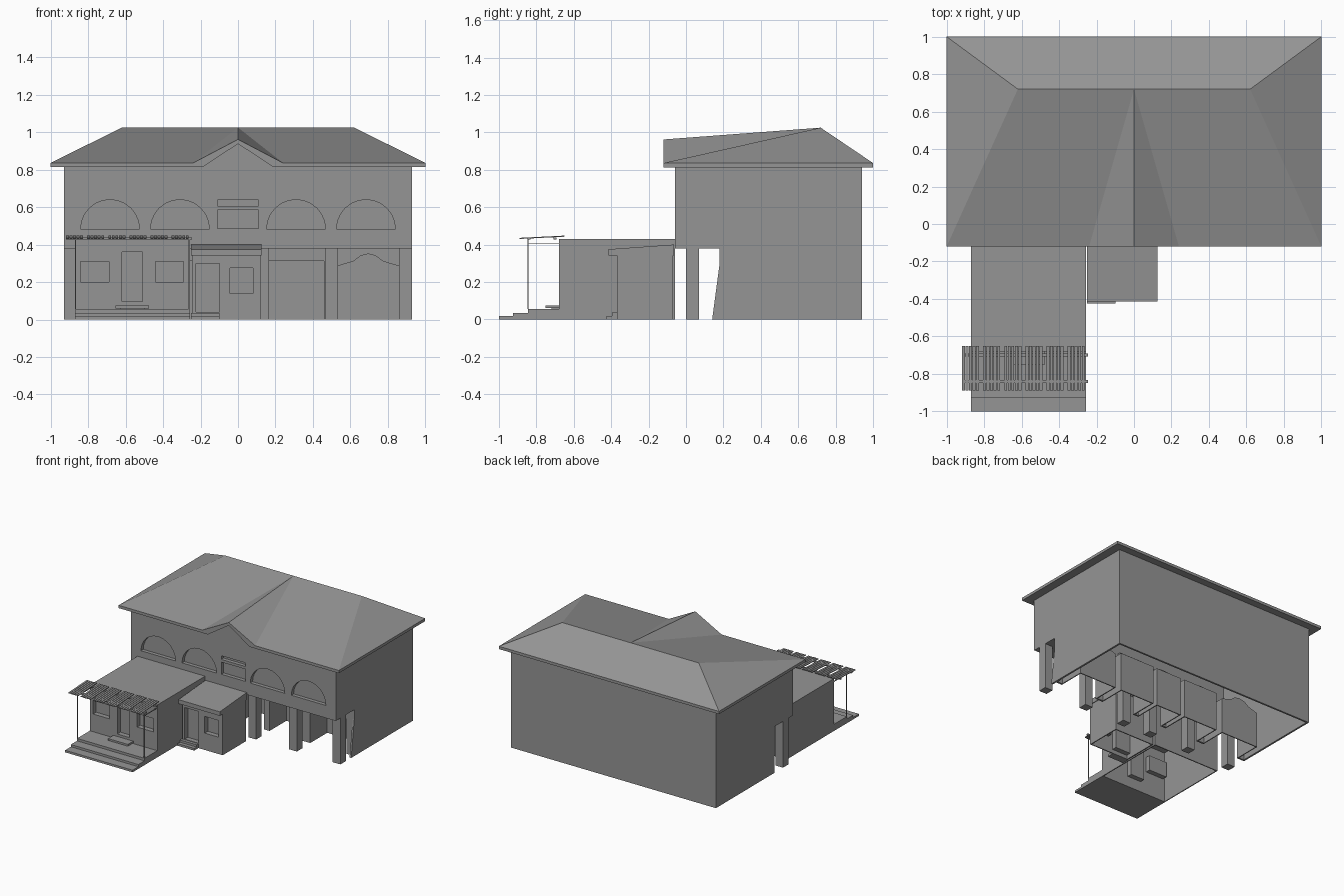
import bpy, bmesh, math

cube = bpy.data.objects.get("Cube")
if cube:
    bpy.data.objects.remove(cube, do_unlink=True)

grey = bpy.data.materials.new("plain_grey")
grey.use_nodes = True
TONE = (0.3, 0.3, 0.3, 1)
grey.diffuse_color = TONE
grey.node_tree.nodes["Principled BSDF"].inputs["Base Color"].default_value = TONE


def add_mesh(name, verts, faces):
    mesh = bpy.data.meshes.new(name)
    mesh.from_pydata(verts, [], faces)
    bm = bmesh.new()
    bm.from_mesh(mesh)
    bmesh.ops.recalc_face_normals(bm, faces=bm.faces)
    bm.to_mesh(mesh)
    bm.free()
    mesh.materials.append(grey)
    obj = bpy.data.objects.new(name, mesh)
    bpy.context.collection.objects.link(obj)
    return obj


def prism(name, pts, axis, a, b):
    """Extrude (x, z) points along y, or (y, z) points along x."""
    def place(p, t):
        return (t, p[0], p[1]) if axis == "x" else (p[0], t, p[1])
    n = len(pts)
    verts = [place(p, a) for p in pts] + [place(p, b) for p in pts]
    sides = [(i, (i + 1) % n, (i + 1) % n + n, i + n) for i in range(n)]
    return add_mesh(name, verts, sides + [tuple(range(n)), tuple(range(n, 2 * n))])


def rect(x0, x1, z0, z1):
    return [(x0, z0), (x1, z0), (x1, z1), (x0, z1)]


def box(name, x0, x1, y0, y1, z0, z1):
    return prism(name, rect(x0, x1, z0, z1), "y", y0, y1)


def half_round(cx, z, r, steps=12):
    return [(cx + r * math.cos(math.pi * i / steps), z + r * math.sin(math.pi * i / steps))
            for i in range(steps + 1)]


def grow(pts, d):
    """Push an outline outward from its middle."""
    mx = (min(p[0] for p in pts) + max(p[0] for p in pts)) / 2
    mz = (min(p[1] for p in pts) + max(p[1] for p in pts)) / 2
    return [(x + math.copysign(d, x - mx), z + math.copysign(d, z - mz)) for x, z in pts]


def cut(obj, cutter):
    mod = obj.modifiers.new("cut", "BOOLEAN")
    mod.object = cutter
    mod.operation = "DIFFERENCE"
    mod.solver = "EXACT"
    bpy.ops.object.select_all(action="DESELECT")
    bpy.context.view_layer.objects.active = obj
    obj.select_set(True)
    bpy.ops.object.modifier_apply(modifier=mod.name)
    bpy.data.objects.remove(cutter, do_unlink=True)


def carve(body, hollow, recesses):
    """Hollow a body from below, leaving a boxed recess for each opening."""
    for pts, front, back in recesses:
        cut(hollow, prism("housing", grow(pts, 0.008), "y", front - 0.1, back + 0.008))
    cut(body, hollow)
    for pts, front, back in recesses:
        cut(body, prism("recess", pts, "y", front - 0.03, back))


# Main block with overhanging upper storey
main = prism("main_building", [(-0.06, 0.38), (-0.06, 0.82), (0.94, 0.82), (0.94, 0),
                               (0.18, 0), (0.18, 0.38)], "x", -0.93, 0.93)
hollow = prism("main_hollow", [(-0.045, 0.39), (-0.045, 0.805), (0.925, 0.805), (0.925, -0.1),
                               (0.195, -0.1), (0.195, 0.39)], "x", -0.915, 0.915)
FRONT, PORCH = -0.06, 0.18
openings = [(rect(-0.11, 0.11, 0.485, 0.585), FRONT, -0.03),
            (rect(-0.11, 0.11, 0.607, 0.637), FRONT, -0.03),
            (rect(-0.11, 0.11, -0.05, 0.31), PORCH, 0.4)]
vault = [(-0.165, -0.05), (0.165, -0.05), (0.165, 0.285), (0.08, 0.31), (0.04, 0.34),
         (0, 0.35), (-0.04, 0.34), (-0.08, 0.31), (-0.165, 0.285)]
for s in (-1, 1):
    for cx in (0.31, 0.683):
        openings.append((half_round(s * cx, 0.483, 0.157), FRONT, -0.03))
    openings.append((rect(s * 0.31 - 0.15, s * 0.31 + 0.15, -0.05, 0.312), PORCH, 0.4))
    openings.append(([(s * 0.695 + x, z) for x, z in vault], PORCH, 0.4))
carve(main, hollow, openings)

# Sloped buttress at the arcade end, and the arcade columns
prism("end_buttress", [(0.14, 0), (0.185, 0), (0.185, 0.3), (0.18, 0.3)], "x", 0.915, 0.93)
for s in (-1, 1):
    for cx in (0.13, 0.5, 0.895):
        box("arcade_column", s * cx - 0.035, s * cx + 0.035, 0, 0.07, 0, 0.385)

# Hipped roof with a front gable
EAVE, TOP, YF, YB, YW = 0.813, 0.836, -0.12, 1.0, -0.06
top = [(-1, YF, TOP), (-0.24, YF, TOP), (0, YF, 0.962), (0.24, YF, TOP), (1, YF, TOP),
       (1, YB, TOP), (-1, YB, TOP)]
low = [(-1, YF, EAVE), (-0.19, YF, EAVE), (0, YF, 0.938), (0.19, YF, EAVE), (1, YF, EAVE),
       (1, YB, EAVE), (-1, YB, EAVE)]
ridge = [(-0.62, 0.72, 1.025), (0, 0.72, 1.025), (0.62, 0.72, 1.025)]
tympanum = [(-0.19, YW, EAVE), (0, YW, 0.938), (0.19, YW, EAVE)]
slopes = [(0, 1, 15, 14), (1, 2, 15), (2, 3, 15), (3, 4, 16, 15), (4, 5, 16),
          (5, 6, 14, 15, 16), (6, 0, 14)]
fascia = [(i, (i + 1) % 7, (i + 1) % 7 + 7, i + 7) for i in range(7)]
under = [(8, 9, 18, 17), (9, 10, 19, 18), (17, 18, 19), (7, 8, 17, 19, 10, 11, 12, 13)]
add_mesh("hipped_roof", top + low + ridge + tympanum, slopes + fascia + under)

# Flat-roofed front house
house = box("front_house", -0.87, -0.257, -0.68, -0.06, 0, 0.43)
house_hollow = box("house_hollow", -0.862, -0.265, -0.672, -0.068, -0.1, 0.422)
carve(house, house_hollow, [(rect(-0.84, -0.69, 0.2, 0.31), -0.68, -0.64),
                            (rect(-0.62, -0.51, 0.095, 0.36), -0.68, -0.64),
                            (rect(-0.44, -0.29, 0.2, 0.31), -0.68, -0.64)])

# Porch steps and door step
for y, z0, z1 in ((-1.0, 0, 0.017), (-0.925, 0.017, 0.035), (-0.845, 0.035, 0.055)):
    box("porch_step", -0.87, -0.257, y, -0.68, z0, z1)
box("house_door_step", -0.655, -0.475, -0.75, -0.68, 0.06, 0.075)
box("house_door_riser", -0.63, -0.5, -0.72, -0.68, 0.055, 0.06)

# Pergola: thin posts, rails and slats
for x in (-0.867, -0.26):
    box("pergola_post", x - 0.003, x + 0.003, -0.847, -0.841, 0.055, 0.432)
    box("pergola_side_rail", x - 0.003, x + 0.003, -0.844, -0.68, 0.402, 0.407)
for i in range(36):
    x = -0.918 + i * 0.0188
    if i % 6 != 5:
        prism("pergola_slat", [(-0.89, 0.43), (-0.65, 0.442), (-0.65, 0.448), (-0.89, 0.436)],
              "x", x, x + 0.0155)
for y in (-0.84, -0.7):
    box("pergola_beam", -0.918, -0.245, y - 0.008, y + 0.008, 0.426, 0.437)

# Small annex with lean-to roof and steps
annex = box("annex", -0.245, 0.12, -0.37, -0.07, 0, 0.35)
annex_hollow = box("annex_hollow", -0.237, 0.112, -0.362, -0.078, -0.1, 0.342)
carve(annex, annex_hollow, [(rect(-0.225, -0.1, 0.04, 0.3), -0.37, -0.33),
                            (rect(-0.043, 0.08, 0.138, 0.275), -0.37, -0.33)])
prism("annex_roof", [(-0.415, 0.342), (-0.415, 0.375), (-0.065, 0.4), (-0.065, 0.342)],
      "x", -0.25, 0.125)
box("annex_step", -0.25, -0.1, -0.425, -0.37, 0, 0.018)
box("annex_step", -0.25, -0.1, -0.395, -0.37, 0.018, 0.036)
